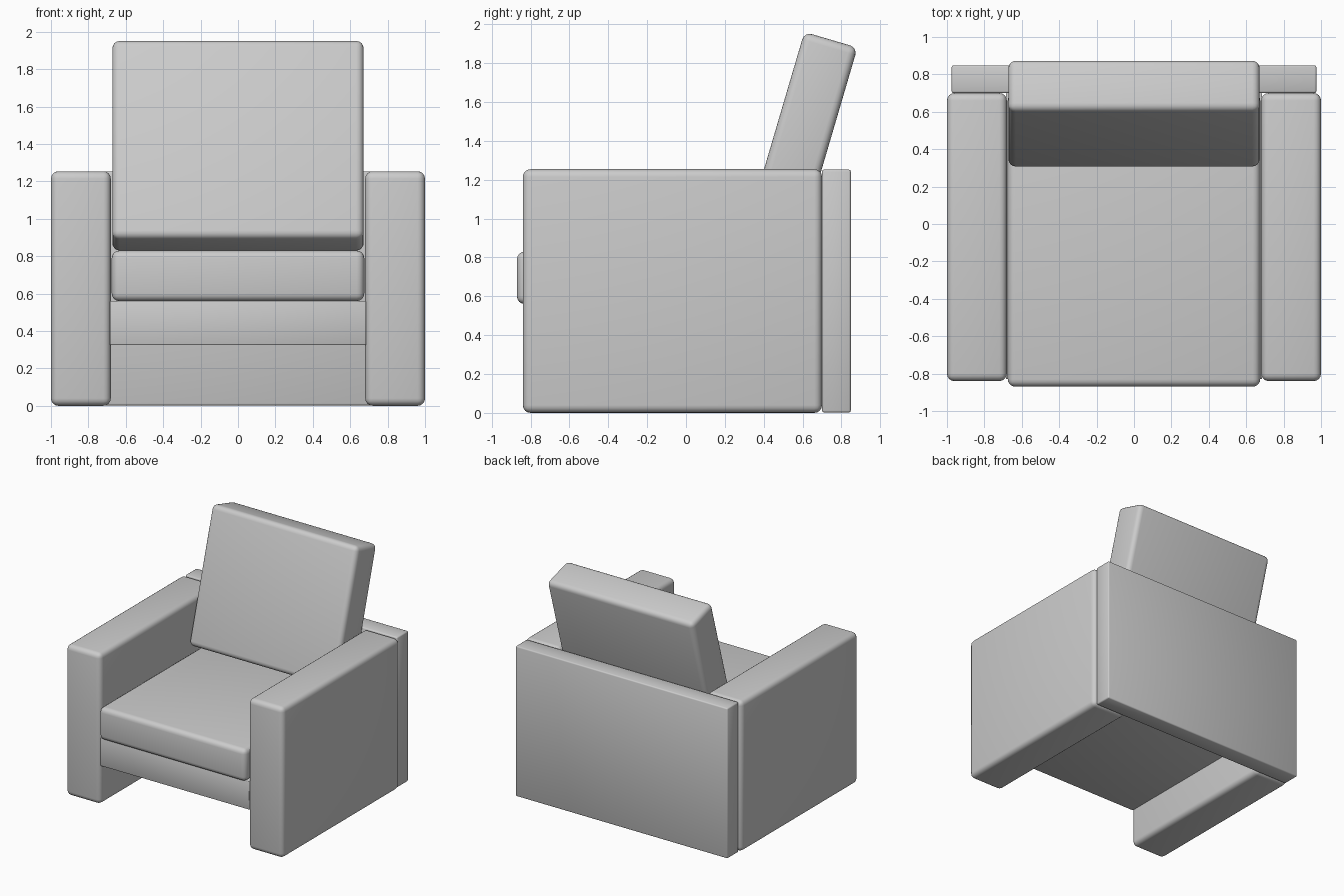
import bpy
import math

if "Cube" in bpy.data.objects:
    bpy.data.objects.remove(bpy.data.objects["Cube"])


def padded_box(name, center, size, radius, tilt=0.0, segments=4):
    """Rounded box given by its centre and full size."""
    bpy.ops.mesh.primitive_cube_add(size=1, location=center)
    ob = bpy.context.object
    ob.name = name
    ob.scale = size
    bpy.ops.object.transform_apply(location=False, rotation=False, scale=True)
    ob.rotation_euler.x = tilt
    bevel = ob.modifiers.new("rounded_edges", 'BEVEL')
    bevel.width = radius
    bevel.segments = segments
    bpy.ops.object.shade_smooth()
    return ob


# Arms, one on each side
for side, label in ((-1, "left"), (1, "right")):
    padded_box(label + "_arm", (side * 0.84, -0.07, 0.627), (0.32, 1.54, 1.254), 0.04)

# Flat rear panel behind the arms
padded_box("back_panel", (0, 0.774, 0.627), (1.95, 0.148, 1.25), 0.01, segments=2)

# Seat base hung between the arms
padded_box("seat_base", (0, -0.065, 0.4425), (1.37, 1.53, 0.235), 0.005, segments=2)

# Loose seat cushion
padded_box("seat_cushion", (0, -0.085, 0.695), (1.35, 1.57, 0.27), 0.04)

# Back cushion leaning rearwards
padded_box("back_cushion", (0, 0.59, 1.39), (1.344, 0.285, 1.105), 0.04,
           tilt=-math.radians(16.4))
